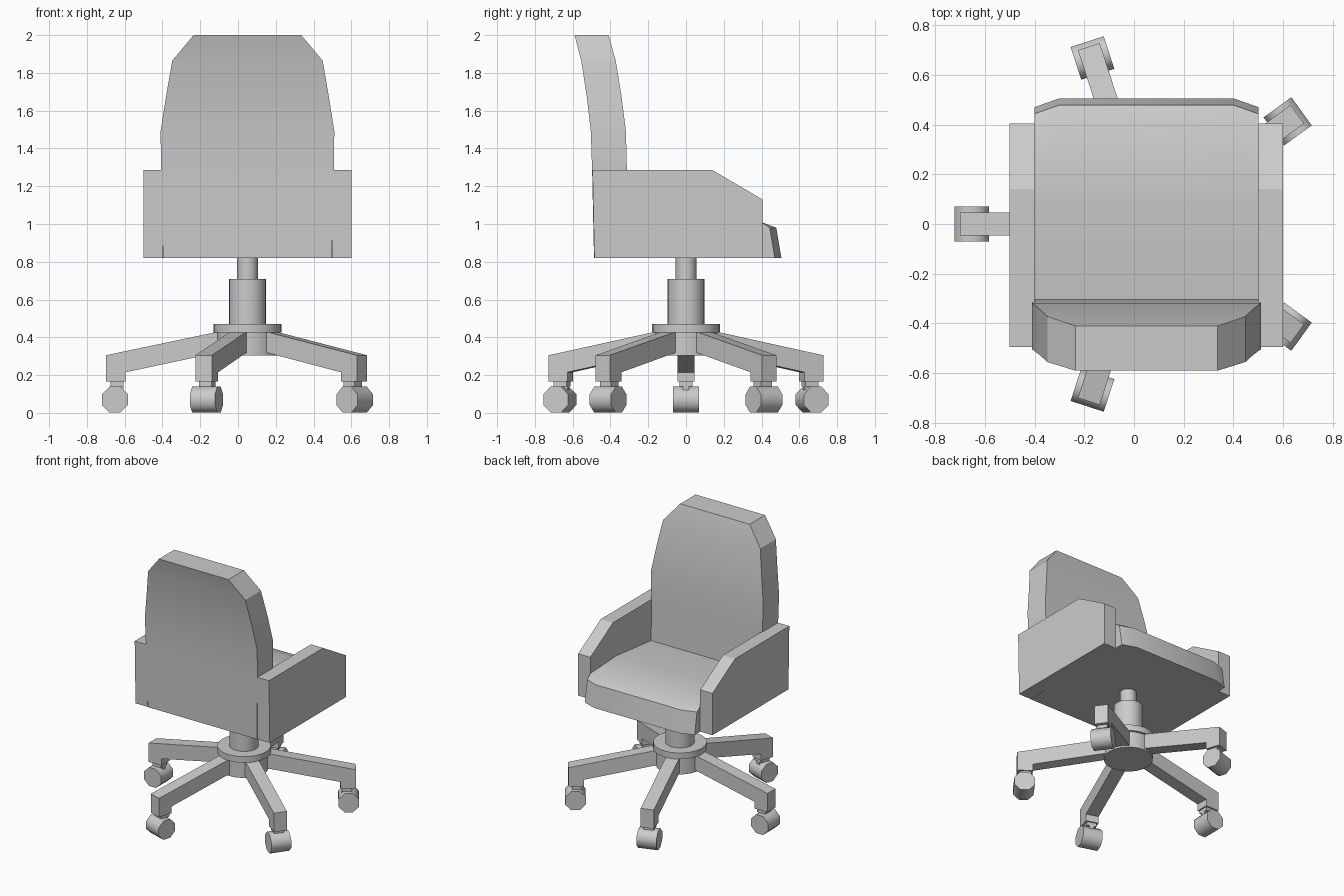
import bpy, bmesh
from math import radians, pi
from mathutils import Matrix, Vector

if "Cube" in bpy.data.objects:
    bpy.data.objects.remove(bpy.data.objects["Cube"])

CX = 0.05  # chair axis is slightly off the origin


def finish(name, bm, smooth=None, matrix=None):
    bmesh.ops.recalc_face_normals(bm, faces=bm.faces)
    mesh = bpy.data.meshes.new(name)
    bm.to_mesh(mesh)
    bm.free()
    obj = bpy.data.objects.new(name, mesh)
    bpy.context.collection.objects.link(obj)
    if matrix:
        obj.matrix_world = matrix
    if smooth:
        bpy.ops.object.select_all(action='DESELECT')
        obj.select_set(True)
        bpy.context.view_layer.objects.active = obj
        bpy.ops.object.shade_smooth_by_angle(angle=radians(smooth))
    return obj


def loft(name, rings, smooth=None, matrix=None):
    """Skin equal-length rings of points and cap both ends."""
    bm = bmesh.new()
    vs = [[bm.verts.new(p) for p in ring] for ring in rings]
    n = len(rings[0])
    for a, b in zip(vs, vs[1:]):
        for i in range(n):
            j = (i + 1) % n
            bm.faces.new((a[i], a[j], b[j], b[i]))
    bm.faces.new(vs[0])
    bm.faces.new(vs[-1])
    return finish(name, bm, smooth, matrix)


def cylinder(name, r, z0, z1, sides=24, matrix=Matrix()):
    bm = bmesh.new()
    bmesh.ops.create_cone(bm, cap_ends=True, segments=sides, radius1=r, radius2=r,
                          depth=z1 - z0, matrix=Matrix.Translation((0, 0, (z0 + z1) / 2)))
    return finish(name, bm, 50, matrix)


def box(name, size, center, matrix):
    bm = bmesh.new()
    bmesh.ops.create_cube(bm, size=1, matrix=Matrix.Translation(center) @ Matrix.Diagonal((*size, 1)))
    return finish(name, bm, None, matrix)


axis = Matrix.Translation((CX, 0, 0))

# central hub and gas lift
cylinder("hub_body", 0.165, 0.305, 0.43, matrix=axis)
cylinder("hub_flange", 0.18, 0.425, 0.47, matrix=axis)
cylinder("lift_sleeve", 0.098, 0.46, 0.71, matrix=axis)
cylinder("lift_rod", 0.055, 0.70, 0.83, matrix=axis)

# five legs with casters
leg_profile = [(0.13, 0.435), (0.75, 0.305), (0.75, 0.165), (0.645, 0.165),
               (0.645, 0.215), (0.13, 0.325)]
for k in range(5):
    spin = axis @ Matrix.Rotation(radians(36 + 72 * k), 4, 'Z')
    loft(f"leg_{k}", [[(r, y, z) for r, z in leg_profile] for y in (-0.046, 0.046)], matrix=spin)
    box(f"caster_plate_{k}", (0.07, 0.07, 0.03), (0.69, 0, 0.155), spin)
    box(f"caster_stem_{k}", (0.05, 0.03, 0.13), (0.68, 0, 0.12), spin)
    wheel = (spin @ Matrix.Translation((0.702, 0, 0.07)) @ Matrix.Rotation(pi / 2, 4, 'X')
             @ Matrix.Rotation(pi / 8, 4, 'Z'))
    cylinder(f"caster_wheel_{k}", 0.0745, -0.07, 0.07, sides=8, matrix=wheel)

# armrests
arm_profile = [(-0.485, 0.82), (-0.495, 1.285), (0.14, 1.285), (0.405, 1.13), (0.405, 0.82)]
for side, x0, x1 in (("left", -0.5, -0.4), ("right", 0.5, 0.6)):
    loft(f"armrest_{side}", [[(x, y, z) for y, z in arm_profile] for x in (x0, x1)])

# seat cushion: side profile lofted across, front corners cut back
seat_profile = [(-0.33, 0.82), (0.505, 0.82), (0.478, 0.98), (0.40, 1.01), (0.1, 1.025), (-0.33, 0.98)]
rings = []
for x, cut in ((-0.4, 0.035), (-0.3, 0), (0.4, 0), (0.5, 0.035)):
    rings.append([(x, y - cut if y > 0.45 else y, z) for y, z in seat_profile])
loft("seat", rings, 35)

# backrest: (z, rear y, front y, half width)
levels = [(0.82, -0.487, -0.30, 0.447), (1.285, -0.497, -0.313, 0.457), (1.49, -0.504, -0.318, 0.46),
          (1.68, -0.526, -0.342, 0.43), (1.865, -0.555, -0.372, 0.398), (2.0, -0.59, -0.41, 0.285)]
loft("backrest", [[(CX - w, b, z), (CX + w, b, z), (CX + w, f, z), (CX - w, f, z)]
                  for z, b, f, w in levels], 30)
